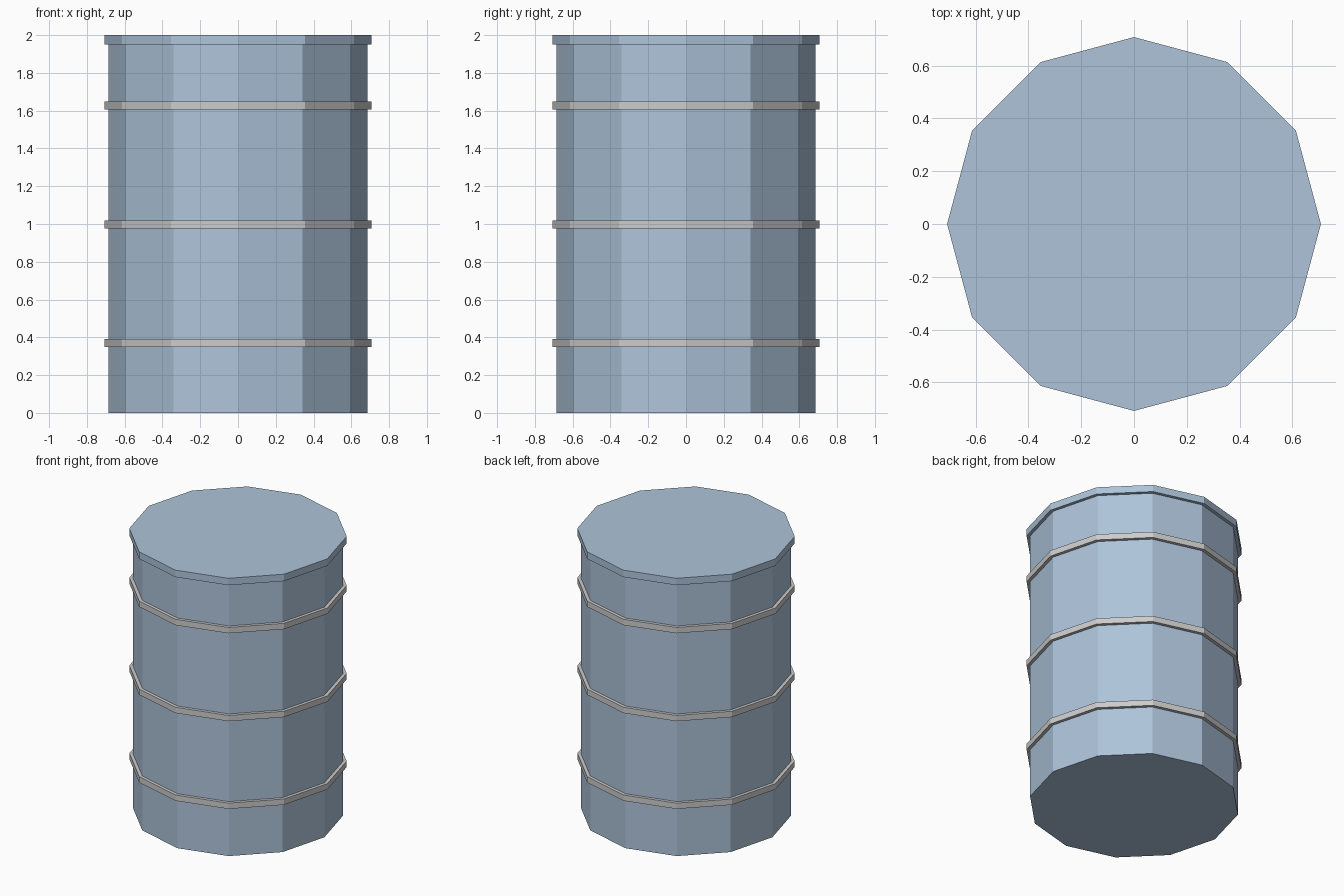
import bpy, bmesh
from math import cos, sin, pi

if "Cube" in bpy.data.objects:
    bpy.data.objects.remove(bpy.data.objects["Cube"])

SIDES = 12
BODY_R, RIM_R = 0.685, 0.708


def material(name, colour):
    mat = bpy.data.materials.new(name)
    mat.diffuse_color = (*colour, 1)
    mat.use_nodes = True
    mat.node_tree.nodes["Principled BSDF"].inputs["Base Color"].default_value = mat.diffuse_color
    return mat


def add_object(name, bm, mat=None):
    bmesh.ops.recalc_face_normals(bm, faces=bm.faces)
    mesh = bpy.data.meshes.new(name)
    bm.to_mesh(mesh)
    bm.free()
    obj = bpy.data.objects.new(name, mesh)
    bpy.context.collection.objects.link(obj)
    if mat:
        mesh.materials.append(mat)
    return obj


def circle(bm, radius, z):
    return [bm.verts.new((radius * cos(2 * pi * i / SIDES),
                          radius * sin(2 * pi * i / SIDES), z))
            for i in range(SIDES)]


def lathe(name, profile, mat=None, ring=False):
    """Turn a (radius, z) profile; a ring closes on itself, otherwise the ends are capped."""
    bm = bmesh.new()
    loops = [circle(bm, r, z) for r, z in profile]
    pairs = list(zip(loops, loops[1:]))
    if ring:
        pairs.append((loops[-1], loops[0]))
    else:
        bm.faces.new(loops[0])
        bm.faces.new(loops[-1])
    for a, b in pairs:
        for i in range(SIDES):
            j = (i + 1) % SIDES
            bm.faces.new((a[i], a[j], b[j], b[i]))
    return add_object(name, bm, mat)


blue = material("blue_paint", (0.42, 0.55, 0.70))

# Barrel body and overhanging lid
lathe("barrel_body", [(BODY_R, 0), (BODY_R, 1.95)], blue)
lathe("lid", [(RIM_R, 1.95), (RIM_R, 2.0)], blue)

# Three grey hoops wrapped around the body
for name, z in (("lower", 0.369), ("middle", 0.997), ("upper", 1.627)):
    lo, hi = z - 0.021, z + 0.021
    lathe(name + "_hoop",
          [(BODY_R, lo), (RIM_R, lo), (RIM_R, hi), (BODY_R, hi)], ring=True)
